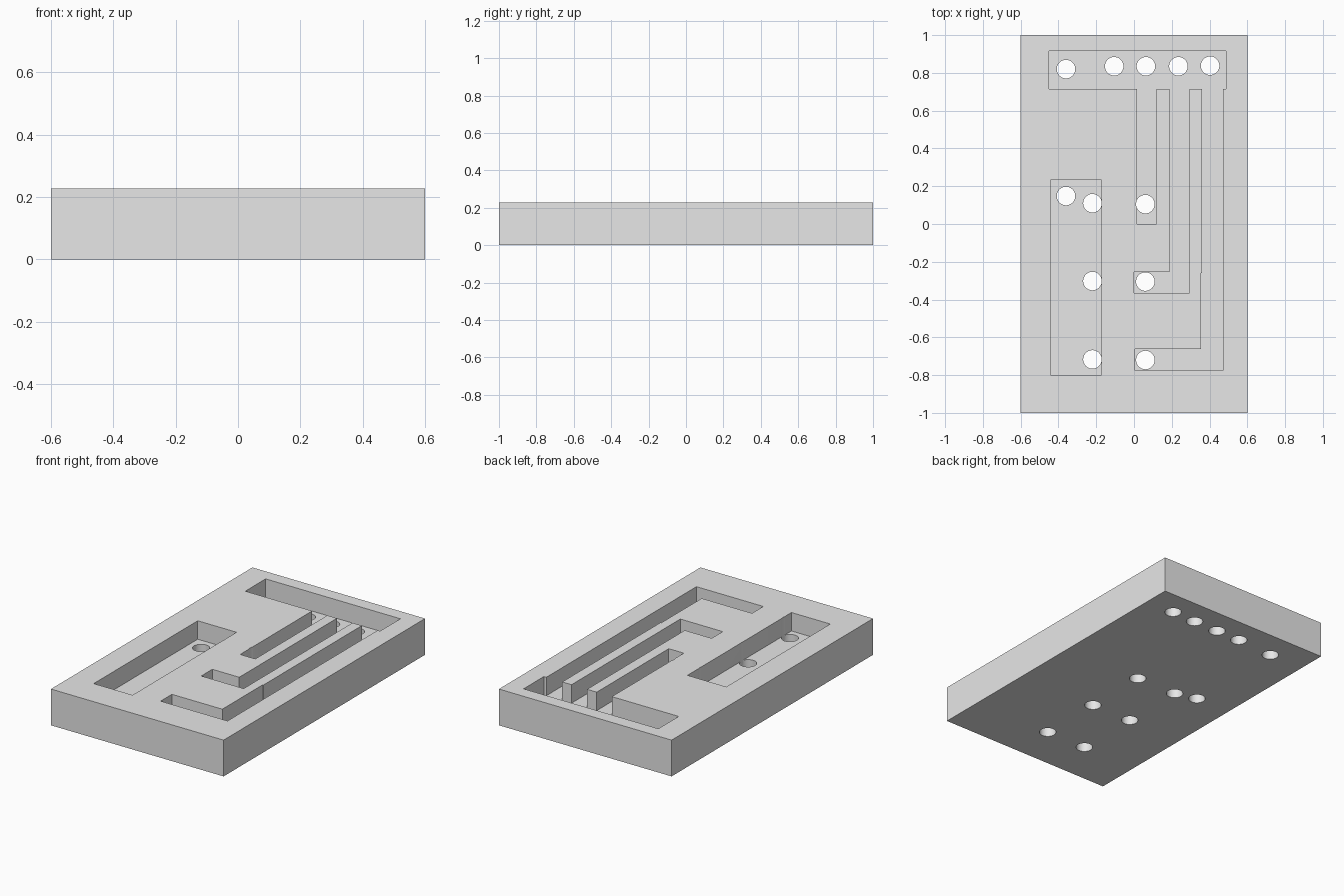
import bpy
import bmesh

HEIGHT = 0.228
FLOOR = 0.112          # level of the pocket floors
HOLE_RADIUS = 0.049

cube = bpy.data.objects.get("Cube")
if cube:
    bpy.data.objects.remove(cube, do_unlink=True)

grey = bpy.data.materials.new("light_grey")
grey.use_nodes = True
grey.diffuse_color = (0.8, 0.8, 0.8, 1)
grey.node_tree.nodes["Principled BSDF"].inputs["Base Color"].default_value = (0.8, 0.8, 0.8, 1)


def add_object(name, bm):
    bmesh.ops.recalc_face_normals(bm, faces=bm.faces)
    mesh = bpy.data.meshes.new(name)
    bm.to_mesh(mesh)
    bm.free()
    mesh.materials.append(grey)
    obj = bpy.data.objects.new(name, mesh)
    bpy.context.collection.objects.link(obj)
    return obj


def extrude_outline(bm, points, z0, z1):
    face = bm.faces.new([bm.verts.new((x, y, z0)) for x, y in points])
    top = bmesh.ops.extrude_face_region(bm, geom=[face])["geom"]
    verts = [v for v in top if isinstance(v, bmesh.types.BMVert)]
    bmesh.ops.translate(bm, verts=verts, vec=(0, 0, z1 - z0))


def rectangle(x0, x1, y0, y1):
    return [(x0, y0), (x1, y0), (x1, y1), (x0, y1)]


# Block
bm = bmesh.new()
extrude_outline(bm, rectangle(-0.6, 0.6, -1, 1), 0, HEIGHT)
block = add_object("grooved_block", bm)

# Pocket cutters: plain pocket, and header bar with three channels
branched = [
    (-0.45, 0.917), (-0.45, 0.715),
    (0.015, 0.715), (0.015, 0), (0.12, 0), (0.12, 0.715),
    (0.187, 0.715), (0.187, -0.255), (0, -0.255), (0, -0.365), (0.295, -0.365), (0.295, 0.715),
    (0.36, 0.715), (0.36, -0.26), (0.355, -0.26), (0.355, -0.663), (0.005, -0.663),
    (0.005, -0.775), (0.47, -0.775), (0.47, 0.715),
    (0.487, 0.715), (0.487, 0.917),
]
bm = bmesh.new()
extrude_outline(bm, rectangle(-0.443, -0.173, -0.8, 0.233), FLOOR, HEIGHT + 0.1)
extrude_outline(bm, branched, FLOOR, HEIGHT + 0.1)
pockets = add_object("pocket_cutter", bm)

# Through-hole cutters
holes = [
    (-0.36, 0.82), (-0.105, 0.835), (0.063, 0.835), (0.235, 0.835), (0.403, 0.838),
    (-0.36, 0.148), (-0.22, 0.11), (0.06, 0.105),
    (-0.22, -0.302), (0.06, -0.305), (-0.22, -0.717), (0.06, -0.72),
]
bm = bmesh.new()
for x, y in holes:
    made = bmesh.ops.create_cone(bm, cap_ends=True, segments=48, radius1=HOLE_RADIUS,
                                 radius2=HOLE_RADIUS, depth=1)
    bmesh.ops.translate(bm, verts=made["verts"], vec=(x, y, 0))
drills = add_object("hole_cutter", bm)

# Cut the block and bake the result
for cutter in (pockets, drills):
    cut = block.modifiers.new(cutter.name, "BOOLEAN")
    cut.operation = "DIFFERENCE"
    cut.solver = "EXACT"
    cut.object = cutter
bpy.context.view_layer.objects.active = block
block.select_set(True)
for name in [m.name for m in block.modifiers]:
    bpy.ops.object.modifier_apply(modifier=name)
for cutter in (pockets, drills):
    bpy.data.objects.remove(cutter, do_unlink=True)

# Smooth hole walls, sharp edges elsewhere
bpy.ops.object.shade_smooth_by_angle()
